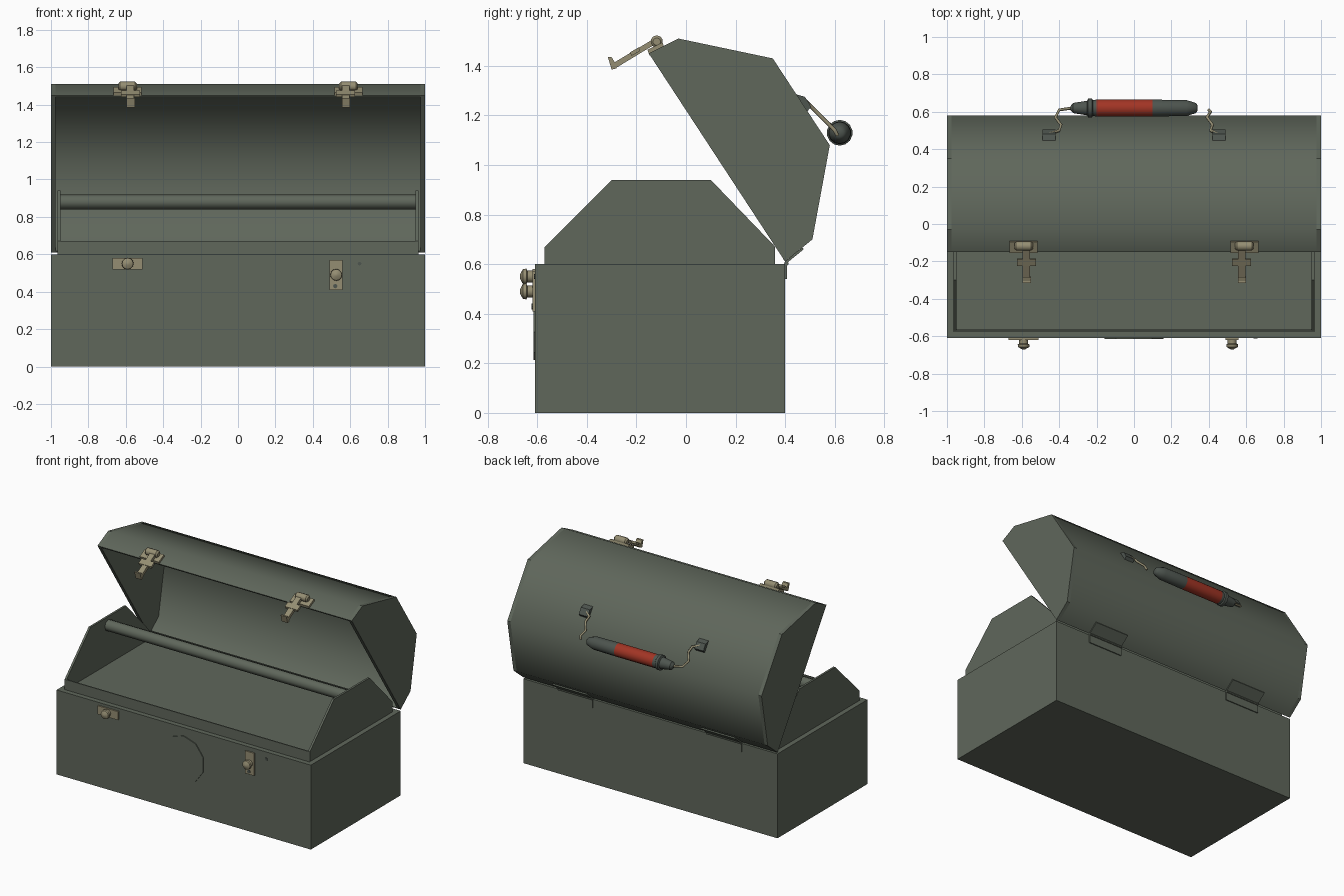
import bpy, math
from mathutils import Vector

cube = bpy.data.objects.get("Cube")
if cube:
    bpy.data.objects.remove(cube, do_unlink=True)


def material(name, rgb):
    m = bpy.data.materials.new(name)
    m.use_nodes = True
    m.diffuse_color = (*rgb, 1)
    bsdf = next(n for n in m.node_tree.nodes if n.type == 'BSDF_PRINCIPLED')
    bsdf.inputs["Base Color"].default_value = (*rgb, 1)
    return m


GREEN = material("green_grey_paint", (0.115, 0.135, 0.105))
BRASS = material("dull_brass", (0.30, 0.27, 0.17))
RED = material("red_grip", (0.36, 0.035, 0.018))
GREY = material("dark_grey_grip", (0.075, 0.09, 0.078))


def build(name, verts, faces, mat, smooth=None, thick=0):
    """Make an object, optionally thickened inward and smoothed by angle."""
    me = bpy.data.meshes.new(name)
    me.from_pydata(verts, [], faces)
    ob = bpy.data.objects.new(name, me)
    bpy.context.collection.objects.link(ob)
    me.materials.append(mat)
    bpy.ops.object.select_all(action='DESELECT')
    ob.select_set(True)
    bpy.context.view_layer.objects.active = ob
    if thick:
        mod = ob.modifiers.new("thickness", 'SOLIDIFY')
        mod.thickness = thick
        mod.use_even_offset = True
        bpy.ops.object.modifier_apply(modifier=mod.name)
    if smooth:
        bpy.ops.object.shade_smooth_by_angle(angle=math.radians(smooth))
    return ob


def strip(name, profile, x, mat, thick, smooth=None):
    """Bent sheet running from -x to x, following a (y, z) profile."""
    n = len(profile)
    verts = [(s, y, z) for s in (-x, x) for y, z in profile]
    faces = [(i, i + n, i + n + 1, i + 1) for i in range(n - 1)]
    return build(name, verts, faces, mat, smooth, thick)


def prism(name, profile, x0, x1, mat):
    """Solid extrusion of a closed (y, z) outline along x."""
    n = len(profile)
    area = sum(profile[i - 1][0] * profile[i][1] - profile[i][0] * profile[i - 1][1] for i in range(n))
    if area < 0:
        profile = profile[::-1]
    x0, x1 = min(x0, x1), max(x0, x1)
    verts = [(s, y, z) for s in (x0, x1) for y, z in profile]
    faces = [tuple(range(n))[::-1], tuple(range(n, 2 * n))]
    faces += [(i, (i + 1) % n, (i + 1) % n + n, i + n) for i in range(n)]
    return build(name, verts, faces, mat)


def block(name, x0, x1, y0, y1, z0, z1, mat):
    return prism(name, [(y0, z0), (y1, z0), (y1, z1), (y0, z1)], x0, x1, mat)


def lathe(name, profile, centre, mat, axis='X', sides=12, smooth=40):
    """Turned part: (distance along axis, radius) pairs. Y runs toward the front."""
    c, verts, n = Vector(centre), [], sides
    for t, r in profile:
        for k in range(n):
            a = math.tau * k / n
            u, v = r * math.sin(a), r * math.cos(a)
            verts.append(c + Vector((t, -u, v) if axis == 'X' else (u, -t, v)))
    faces = [tuple(range(n))[::-1], tuple(range(len(verts) - n, len(verts)))]
    for j in range(len(profile) - 1):
        for k in range(n):
            a, b = j * n + k, j * n + (k + 1) % n
            faces.append((a, b, b + n, a + n))
    return build(name, verts, faces, mat, smooth)


def wire(name, points, radius, mat):
    cu = bpy.data.curves.new(name, 'CURVE')
    cu.dimensions = '3D'
    cu.bevel_depth, cu.bevel_resolution, cu.use_fill_caps = radius, 1, True
    sp = cu.splines.new('POLY')
    sp.points.add(len(points) - 1)
    for p, co in zip(sp.points, points):
        p.co = (*co, 1)
    ob = bpy.data.objects.new(name, cu)
    bpy.context.collection.objects.link(ob)
    cu.materials.append(mat)
    return ob


SIDES = (("right", -1), ("left", 1))

# Base box: folded sheet with end panels
base = [(0.40, 0.6), (0.40, 0.0), (-0.61, 0.0), (-0.61, 0.6)]
strip("base_body", base, 0.965, GREEN, 0.035)

# Lift-out tray: low front and back lips with tall shaped ends
tray = [(0.36, 0.67), (0.36, 0.595), (-0.57, 0.595), (-0.57, 0.67)]
strip("tray_body", tray, 0.95, GREEN, 0.008)
tray_end = [(-0.57, 0.595), (-0.57, 0.67), (-0.30, 0.94), (0.10, 0.94), (0.36, 0.67), (0.36, 0.595)]
lathe("tray_carry_bar", [(-0.95, 0.04), (0.95, 0.04)], (0, -0.1, 0.88), GREEN, sides=8, smooth=60)

# Open lid: smooth faceted shell with flat end caps
lid = [(-0.15, 1.45), (-0.03, 1.51), (0.35, 1.43), (0.58, 1.08), (0.51, 0.70), (0.40, 0.61)]
strip("lid_shell", lid, 0.975, GREEN, 0.01, smooth=62)

for side, s in SIDES:
    prism(side + "_base_end", base, s * 0.965, s, GREEN)
    prism(side + "_tray_end", tray_end, s * 0.95, s * 0.965, GREEN)
    prism(side + "_lid_end", lid, s * 0.975, s, GREEN)

    # Hinge: one leaf on the box, one on the lid, and a barrel
    a, b = s * 0.45, s * 0.72
    block(side + "_hinge_lower_leaf", a, b, 0.40, 0.407, 0.54, 0.6, GREEN)
    prism(side + "_hinge_upper_leaf", [(0.40, 0.61), (0.47, 0.667), (0.475, 0.66), (0.405, 0.603)], a, b, GREEN)
    lathe(side + "_hinge_barrel", [(min(a, b), 0.009), (max(a, b), 0.009)], (0, 0.405, 0.603), GREEN, sides=8)

    # Lid latch: mounting plate, pivot, arm with hooked tip and claw
    m = s * 0.59
    prism(side + "_latch_plate", [(-0.15, 1.45), (-0.09, 1.48), (-0.095, 1.495), (-0.155, 1.465)],
          m - 0.075, m + 0.075, BRASS)
    lathe(side + "_latch_pivot", [(-0.05, 0.015), (-0.04, 0.025), (0.04, 0.025), (0.05, 0.015)],
          (m, -0.118, 1.498), BRASS, sides=10)
    arm = s * 0.575
    prism(side + "_latch_arm", [(-0.12, 1.515), (-0.295, 1.41), (-0.285, 1.39), (-0.12, 1.49)],
          arm - 0.02, arm + 0.02, BRASS)
    prism(side + "_latch_hook", [(-0.315, 1.435), (-0.30, 1.435), (-0.285, 1.41), (-0.28, 1.39), (-0.30, 1.385)],
          arm - 0.02, arm + 0.025, BRASS)
    prism(side + "_latch_claw", [(-0.19, 1.475), (-0.225, 1.455), (-0.22, 1.44), (-0.185, 1.46)],
          arm - 0.05, arm + 0.05, BRASS)

    # Mount for the handle wire on the sloping back of the lid
    prism(side + "_handle_mount", [(0.445, 1.285), (0.49, 1.217), (0.505, 1.235), (0.48, 1.275)],
          s * 0.42, s * 0.49, GREY)

# Front strike plates, one lying and one upright, with turned studs
block("right_strike_plate", -0.67, -0.51, -0.62, -0.61, 0.52, 0.58, BRASS)
block("left_strike_plate", 0.49, 0.56, -0.62, -0.61, 0.41, 0.57, BRASS)
stud = [(0, 0.024), (0.02, 0.024), (0.024, 0.032), (0.038, 0.03), (0.05, 0.008)]
lathe("right_stud", stud, (-0.59, -0.62, 0.55), BRASS, 'Y')
lathe("left_stud", stud, (0.525, -0.62, 0.49), BRASS, 'Y')
lathe("left_strike_screw", [(0, 0.012), (0.004, 0.012)], (0.52, -0.62, 0.43), GREY, 'Y', 8)
lathe("front_rivet", [(0, 0.01), (0.003, 0.01)], (0.65, -0.61, 0.55), GREY, 'Y', 8)

# Blank ten-sided plate on the front
lathe("front_round_plate", [(0, 0.165), (0.006, 0.165)], (0, -0.61, 0.378), GREEN, 'Y', 10, None)

# Handle: turned grip with a red sleeve and pointed dark ends
grip = [(-0.34, 0.01), (-0.325, 0.028), (-0.25, 0.04), (-0.245, 0.052), (-0.225, 0.052), (-0.22, 0.044),
        (-0.20, 0.046), (0.10, 0.046), (0.28, 0.044), (0.33, 0.028), (0.34, 0.015)]
handle = lathe("handle_grip", grip, (0, 0.62, 1.13), GREY, sides=14)
handle.data.materials.append(RED)
for f in handle.data.polygons:
    f.material_index = int(-0.2 < f.center.x < 0.1)

# Bent wires from the mounts to the grip
wire("right_handle_wire", [(-0.46, 0.48, 1.26), (-0.40, 0.50, 1.24), (-0.39, 0.53, 1.21), (-0.42, 0.57, 1.17),
                           (-0.40, 0.61, 1.14), (-0.33, 0.62, 1.13)], 0.008, BRASS)
wire("left_handle_wire", [(0.45, 0.48, 1.26), (0.41, 0.50, 1.24), (0.42, 0.53, 1.21), (0.39, 0.57, 1.17),
                          (0.41, 0.60, 1.14), (0.40, 0.61, 1.12)], 0.008, BRASS)
